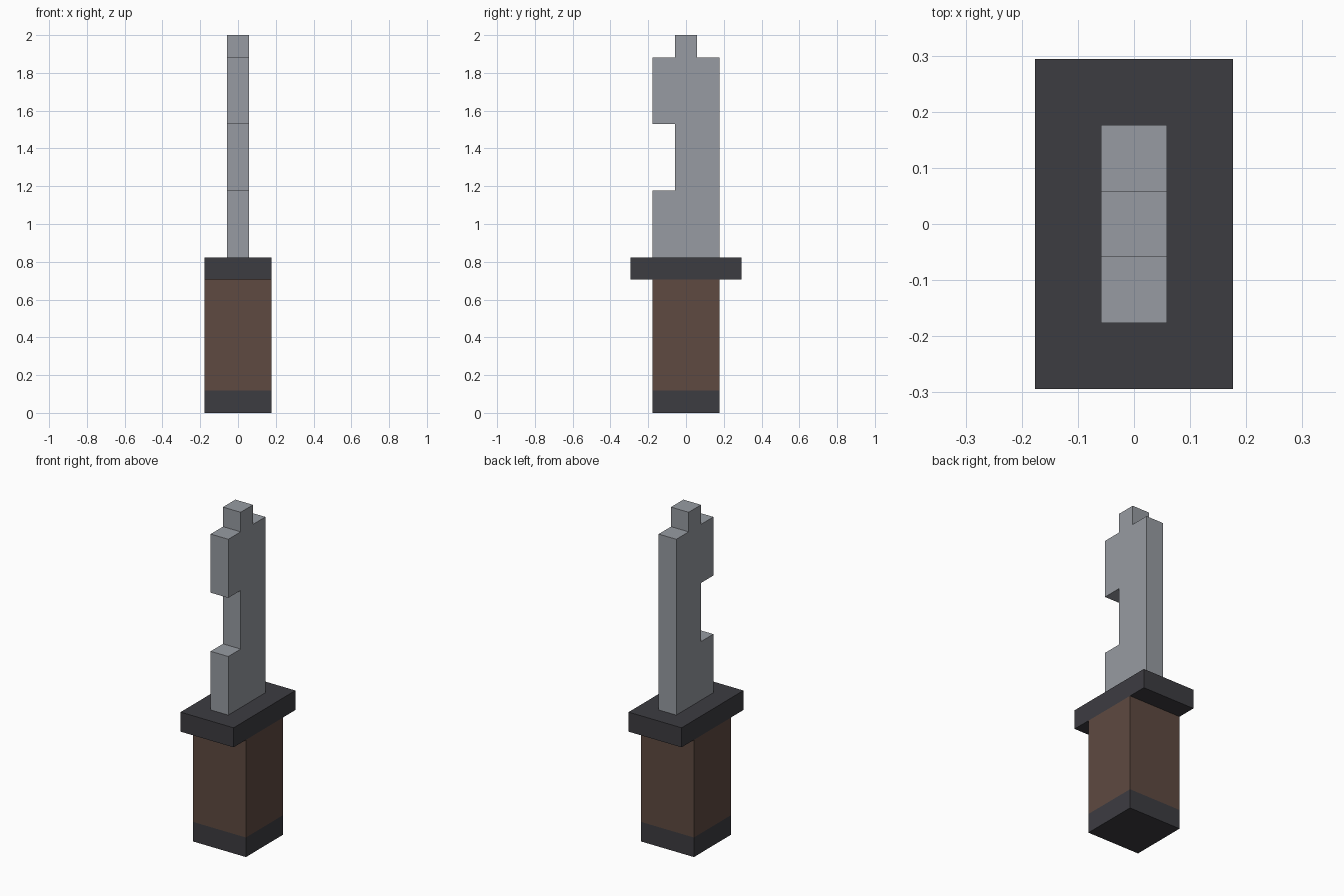
import bpy
import bmesh

cube = bpy.data.objects.get("Cube")
if cube:
    bpy.data.objects.remove(cube, do_unlink=True)

U = 2 / 17  # block unit: the knife is 17 blocks tall


def make_material(name, color):
    mat = bpy.data.materials.new(name)
    mat.use_nodes = True
    mat.diffuse_color = (*color, 1)
    bsdf = next(n for n in mat.node_tree.nodes if n.type == 'BSDF_PRINCIPLED')
    bsdf.inputs["Base Color"].default_value = (*color, 1)
    return mat


def extruded_part(name, outline, width, mat):
    """Extrude a (y, z) outline along x, centred on x = 0; all in block units."""
    bm = bmesh.new()
    verts = [bm.verts.new((-width / 2 * U, y * U, z * U)) for y, z in outline]
    face = bm.faces.new(verts)
    result = bmesh.ops.extrude_face_region(bm, geom=[face])
    moved = [v for v in result["geom"] if isinstance(v, bmesh.types.BMVert)]
    bmesh.ops.translate(bm, verts=moved, vec=(width * U, 0, 0))
    bmesh.ops.recalc_face_normals(bm, faces=bm.faces)
    mesh = bpy.data.meshes.new(name)
    bm.to_mesh(mesh)
    bm.free()
    mesh.materials.append(mat)
    obj = bpy.data.objects.new(name, mesh)
    bpy.context.collection.objects.link(obj)
    return obj


def block(name, width, depth, z0, z1, mat):
    d = depth / 2
    return extruded_part(name, [(-d, z0), (d, z0), (d, z1), (-d, z1)], width, mat)


steel = make_material("steel grey", (0.31, 0.33, 0.36))
iron = make_material("dark iron", (0.046, 0.045, 0.053))
leather = make_material("brown leather", (0.112, 0.068, 0.052))

# Handle, from the bottom up
block("pommel", 3, 3, 0, 1, iron)
block("grip", 3, 3, 1, 6, leather)
block("guard", 3, 5, 6, 7, iron)

# Blade with a notched front edge and a stepped tip
blade_outline = [
    (-1.5, 7), (1.5, 7), (1.5, 16), (0.5, 16), (0.5, 17), (-0.5, 17),
    (-0.5, 16), (-1.5, 16), (-1.5, 13), (-0.5, 13), (-0.5, 10), (-1.5, 10),
]
extruded_part("blade", blade_outline, 1, steel)
